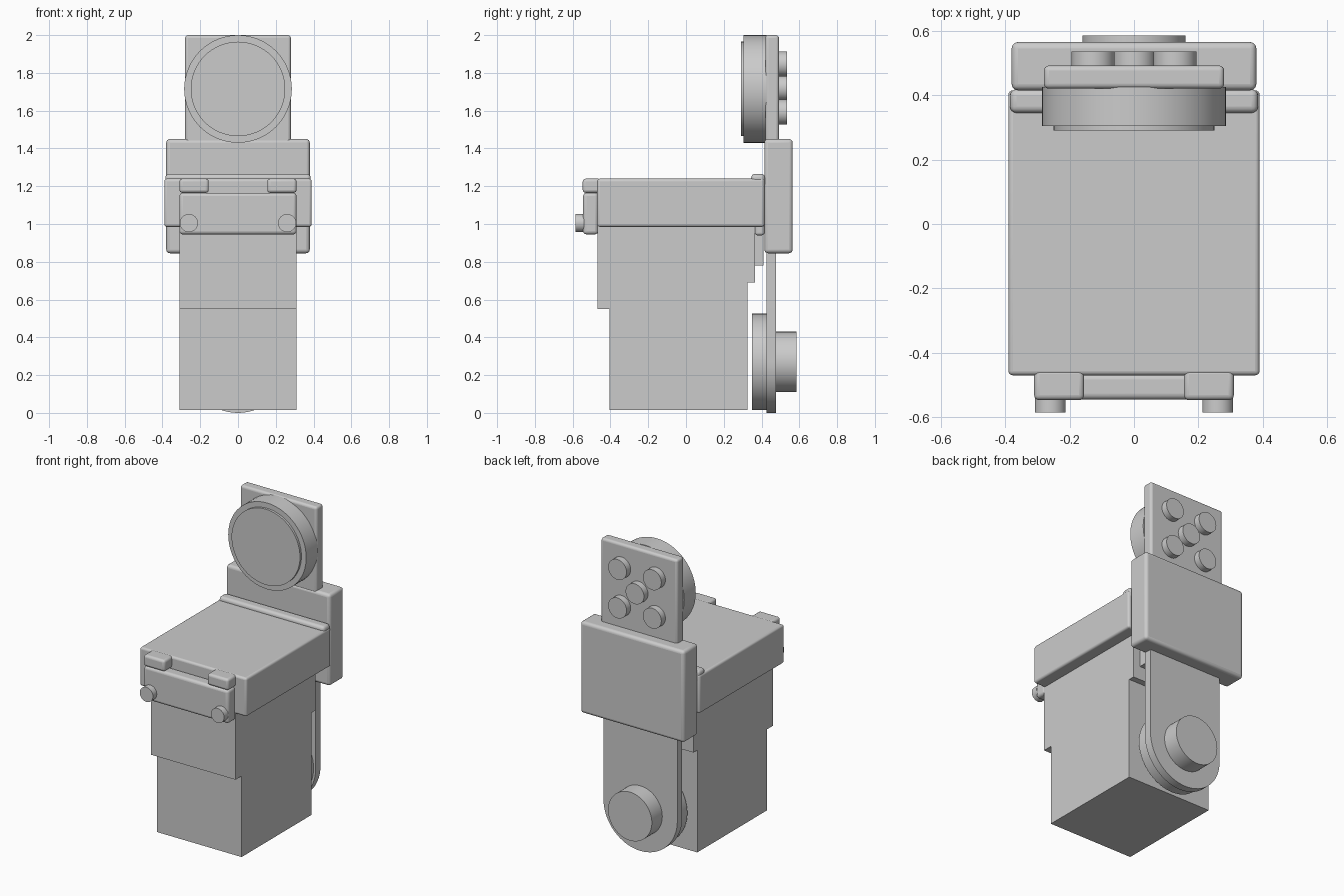
import bpy, bmesh, math
from mathutils import Matrix

cube = bpy.data.objects.get("Cube")
if cube:
    bpy.data.objects.remove(cube, do_unlink=True)

grey = bpy.data.materials.new("plain grey")
grey.use_nodes = True
grey.diffuse_color = (0.6, 0.6, 0.6, 1)
grey.node_tree.nodes["Principled BSDF"].inputs["Base Color"].default_value = (0.6, 0.6, 0.6, 1)


def finish(name, bm, bevel=0.0):
    """Turn a bmesh into a shaded object with optional rounded edges."""
    bmesh.ops.recalc_face_normals(bm, faces=bm.faces)
    mesh = bpy.data.meshes.new(name)
    bm.to_mesh(mesh)
    bm.free()
    mesh.materials.append(grey)
    ob = bpy.data.objects.new(name, mesh)
    bpy.context.collection.objects.link(ob)
    if bevel:
        mod = ob.modifiers.new("rounded edges", "BEVEL")
        mod.width = bevel
        mod.segments = 4
    bpy.ops.object.select_all(action="DESELECT")
    ob.select_set(True)
    bpy.context.view_layer.objects.active = ob
    bpy.ops.object.shade_smooth_by_angle(angle=math.radians(35))
    return ob


def box(name, x, y, z, bevel=0.0):
    """Box from (min, max) ranges."""
    bm = bmesh.new()
    bmesh.ops.create_cube(bm, size=1)
    for v in bm.verts:
        for i, (lo, hi) in enumerate((x, y, z)):
            v.co[i] = lo if v.co[i] < 0 else hi
    return finish(name, bm, bevel)


def disc(name, x, z, r, y0, y1, bevel=0.0):
    """Cylinder lying along y."""
    bm = bmesh.new()
    spin = Matrix.Translation((x, (y0 + y1) / 2, z)) @ Matrix.Rotation(math.pi / 2, 4, "X")
    bmesh.ops.create_cone(bm, cap_ends=True, segments=64, radius1=r, radius2=r,
                          depth=y1 - y0, matrix=spin)
    return finish(name, bm, bevel)


def extrude_profile(name, points, axis, lo, hi):
    """Extrude a closed outline along x (points y, z) or y (points x, z)."""
    bm = bmesh.new()
    verts = [bm.verts.new((lo, a, b) if axis == "x" else (a, lo, b)) for a, b in points]
    face = bm.faces.new(verts)
    new = bmesh.ops.extrude_face_region(bm, geom=[face])["geom"]
    shift = (hi - lo, 0, 0) if axis == "x" else (0, hi - lo, 0)
    bmesh.ops.translate(bm, vec=shift, verts=[g for g in new if isinstance(g, bmesh.types.BMVert)])
    return finish(name, bm)


# Stepped main body
extrude_profile("body", [(-0.405, 0.015), (0.325, 0.015), (0.325, 0.69), (0.365, 0.69),
                         (0.365, 1.1), (-0.468, 1.1), (-0.468, 0.55), (-0.405, 0.55)],
                "x", -0.31, 0.31)
box("back_spacer", (-0.26, 0.26), (0.36, 0.41), (0.78, 1.1))

# Lid with its hinge
box("lid", (-0.39, 0.39), (-0.47, 0.415), (0.985, 1.24), 0.014)
box("hinge_bar", (-0.385, 0.385), (0.345, 0.418), (1.19, 1.265), 0.02)
box("hinge_lip", (-0.31, 0.31), (0.365, 0.415), (0.94, 1.1), 0.014)

# Front latch
box("latch_plate", (-0.31, 0.31), (-0.545, -0.465), (0.945, 1.165), 0.018)
for side, s in (("right", -1), ("left", 1)):
    box("latch_tab_" + side, sorted((s * 0.155, s * 0.31)), (-0.547, -0.45), (1.165, 1.24), 0.016)
    disc("latch_knob_" + side, s * 0.26, 1.005, 0.048, -0.585, -0.54)

# Rear block and upright plate
box("rear_block", (-0.38, 0.38), (0.415, 0.565), (0.845, 1.45), 0.02)
box("upright_plate", (-0.28, 0.28), (0.42, 0.492), (1.38, 2.0), 0.016)

# Round dial and rear studs on the upright plate
disc("dial", 0, 1.715, 0.285, 0.305, 0.425)
disc("dial_face", 0, 1.715, 0.25, 0.29, 0.31)
for i, (sx, sz) in enumerate([(0, 0), (-1, -1), (-1, 1), (1, -1), (1, 1)]):
    disc(f"rear_stud_{i + 1}", sx * 0.127, 1.72 + sz * 0.127, 0.067, 0.485, 0.535)

# Hanging strap with a rounded lower end, its pad and knob
arc = [(0.27 * math.cos(a), 0.27 + 0.27 * math.sin(a))
       for a in (math.pi + math.pi * k / 32 for k in range(33))]
extrude_profile("strap", arc + [(0.27, 0.9), (-0.27, 0.9)], "y", 0.425, 0.476)
disc("strap_pad", 0, 0.27, 0.255, 0.35, 0.43)
disc("strap_knob", 0, 0.27, 0.16, 0.47, 0.585)
